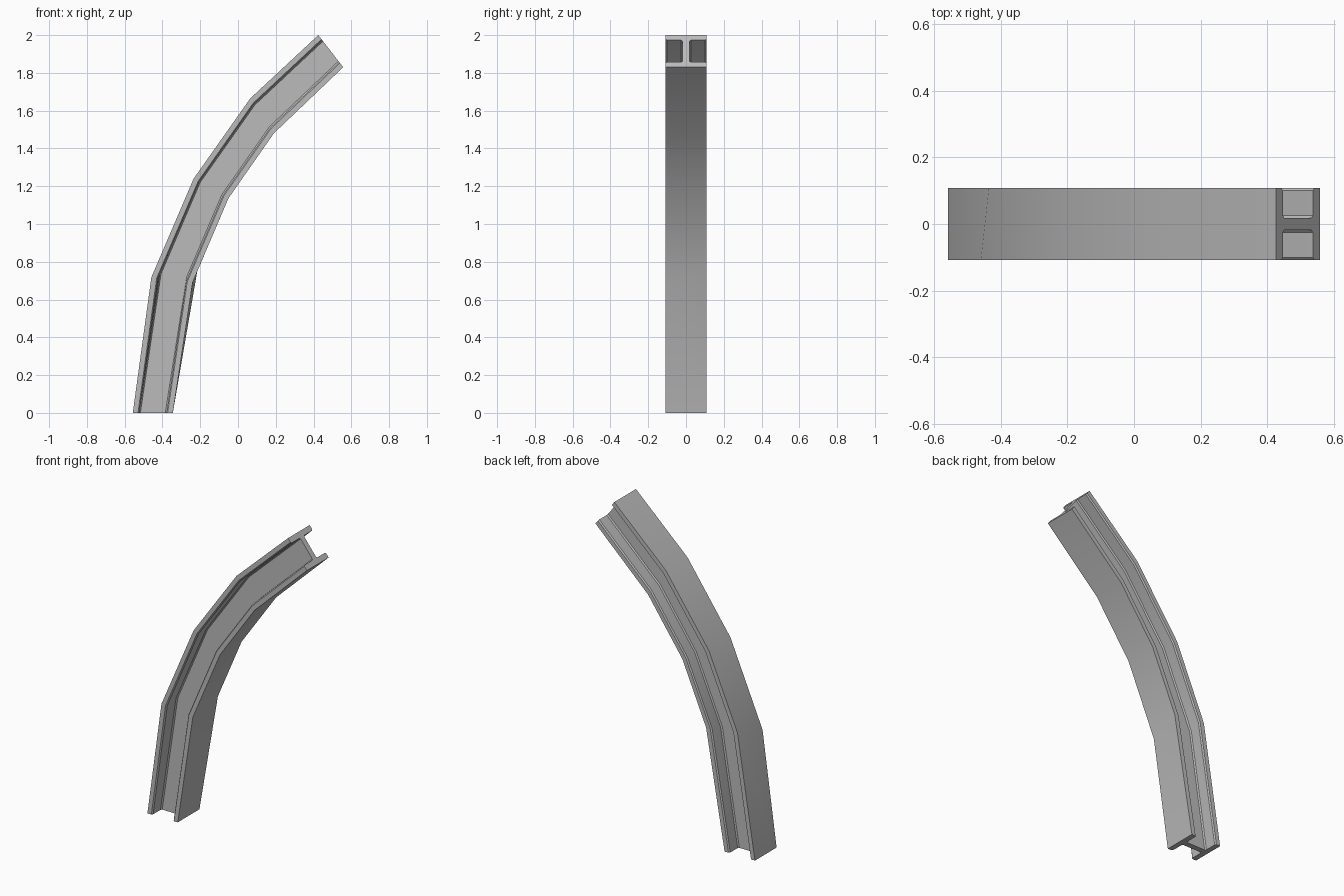
import bpy
import bmesh

cube = bpy.data.objects.get("Cube")
if cube:
    bpy.data.objects.remove(cube, do_unlink=True)

# Steel colour
steel = bpy.data.materials.new("steel_grey")
steel.use_nodes = True
grey = (0.5, 0.5, 0.5, 1)
steel.diffuse_color = grey
steel.node_tree.nodes["Principled BSDF"].inputs["Base Color"].default_value = grey

# Quarter of the I section: (y, depth fraction from the outer flange)
HALF = 0.108
quarter = [(HALF, 0), (HALF, 0.13), (HALF - 0.008, 0.16), (0.026, 0.16), (0.018, 0.19)]
right_half = quarter + [(y, 1 - u) for y, u in reversed(quarter)]
section = right_half + [(-y, u) for y, u in reversed(right_half)]

# Stations: outer edge (x, z), inner edge (x, z), skew of the joint from front to back
stations = [
    ((-0.557, 0), (-0.345, 0), (0, 0)),
    ((-0.447, 0.745), (-0.228, 0.72), (0.012, 0.028)),
    ((-0.235, 1.24), (-0.05, 1.137), (0, 0)),
    ((0.065, 1.665), (0.19, 1.48), (0, 0)),
    ((0.425, 2.0), (0.557, 1.83), (0, 0)),
]

# Sweep the section through the stations
bm = bmesh.new()
rings = []
for outer, inner, skew in stations:
    ring = []
    for y, u in section:
        x, z = (outer[i] + (inner[i] - outer[i]) * u + skew[i] * y / HALF for i in (0, 1))
        ring.append(bm.verts.new((x, y, z)))
    rings.append(ring)
n = len(section)
for a, b in zip(rings, rings[1:]):
    for i in range(n):
        j = (i + 1) % n
        bm.faces.new((a[i], a[j], b[j], b[i]))
bm.faces.new(rings[0])
bm.faces.new(rings[-1])
bmesh.ops.recalc_face_normals(bm, faces=bm.faces)

mesh = bpy.data.meshes.new("curved_beam")
bm.to_mesh(mesh)
bm.free()
mesh.materials.append(steel)
beam = bpy.data.objects.new("curved_beam", mesh)
bpy.context.collection.objects.link(beam)

# Smooth along the bends, crisp along the flanges
bpy.ops.object.select_all(action='DESELECT')
beam.select_set(True)
bpy.context.view_layer.objects.active = beam
bpy.ops.object.shade_smooth_by_angle(angle=0.5)
